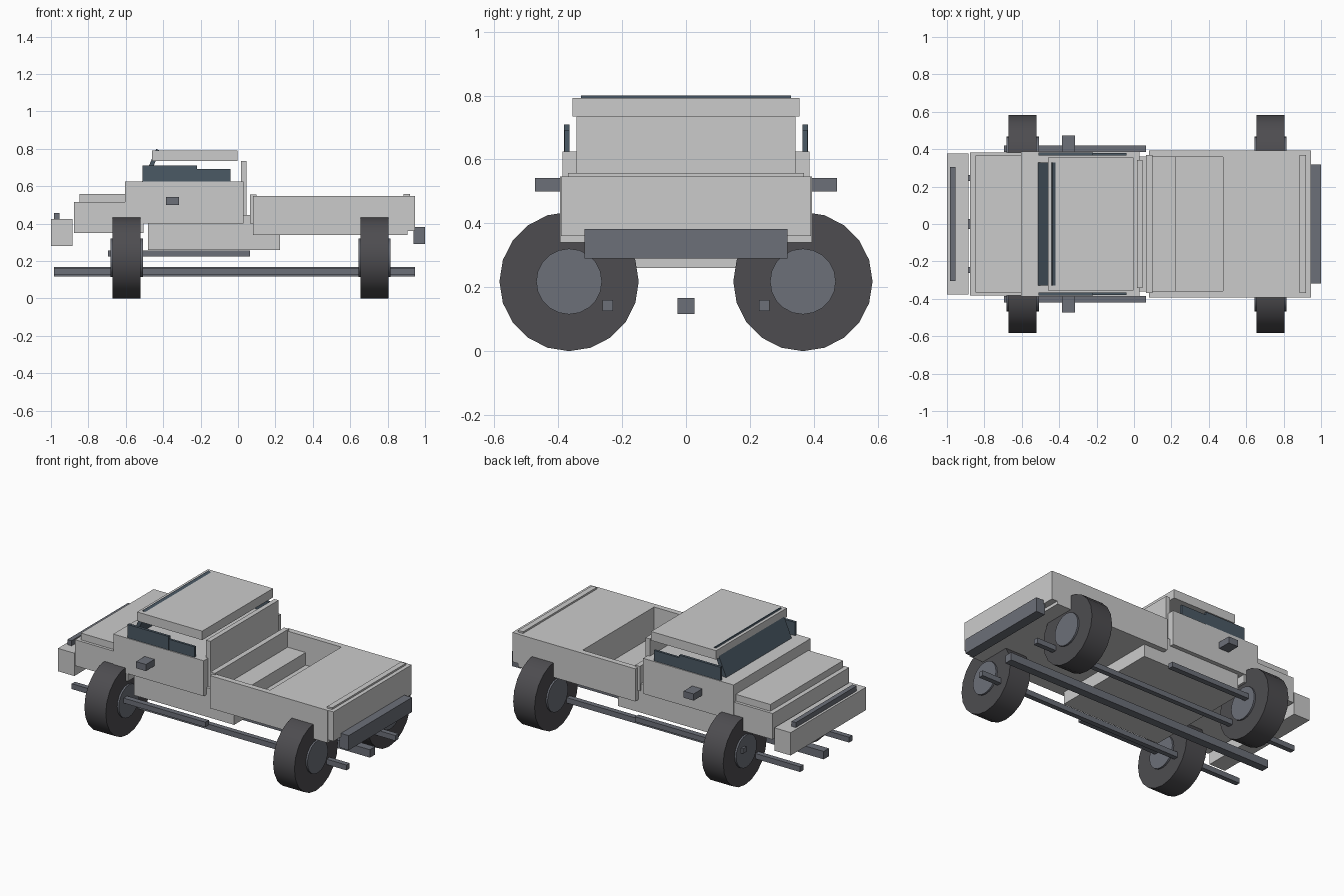
import bpy
import math

if "Cube" in bpy.data.objects:
    bpy.data.objects.remove(bpy.data.objects["Cube"])


def material(name, r, g, b):
    m = bpy.data.materials.new(name)
    m.diffuse_color = (r, g, b, 1)
    m.use_nodes = True
    m.node_tree.nodes["Principled BSDF"].inputs["Base Color"].default_value = m.diffuse_color
    return m


METAL = material("dark_metal", 0.15, 0.16, 0.19)
GLASS = material("dark_glass", 0.07, 0.10, 0.13)
RUBBER = material("rubber", 0.075, 0.073, 0.08)


def prism(name, profile, y0, y1, mat=None):
    """Extrude an x-z profile (listed clockwise seen from -y) along y."""
    n = len(profile)
    verts = [(x, y, z) for y in (y0, y1) for x, z in profile]
    faces = [tuple(range(n))[::-1], tuple(range(n, 2 * n))]
    faces += [(i, (i + 1) % n, (i + 1) % n + n, i + n) for i in range(n)]
    me = bpy.data.meshes.new(name)
    me.from_pydata(verts, [], faces)
    me.update()
    ob = bpy.data.objects.new(name, me)
    bpy.context.collection.objects.link(ob)
    if mat:
        me.materials.append(mat)
    return ob


def box(name, x0, x1, y0, y1, z0, z1, mat=None):
    return prism(name, [(x0, z0), (x0, z1), (x1, z1), (x1, z0)], y0, y1, mat)


def wide(name, x0, x1, hy, z0, z1, mat=None):
    return box(name, x0, x1, -hy, hy, z0, z1, mat)


def pair(name, x0, x1, y0, y1, z0, z1, mat=None):
    box(name + "_left", x0, x1, y0, y1, z0, z1, mat)
    box(name + "_right", x0, x1, -y1, -y0, z0, z1, mat)


def drum(name, x, y, z, r, depth, mat):
    bpy.ops.mesh.primitive_cylinder_add(vertices=20, radius=r, depth=depth,
                                        location=(x, y, z), rotation=(0, math.pi / 2, 0))
    ob = bpy.context.object
    ob.name = name
    ob.data.materials.append(mat)
    bpy.ops.object.shade_smooth_by_angle(angle=math.radians(30))


# Nose
wide("front_bumper", -1.0, -0.885, 0.378, 0.28, 0.425)
wide("bumper_bar", -0.985, -0.955, 0.305, 0.425, 0.457, METAL)
wide("nose_body", -0.877, -0.505, 0.383, 0.35, 0.515)
wide("hood", -0.848, -0.60, 0.365, 0.515, 0.558)

# Cab
wide("cab_body", -0.605, 0.03, 0.387, 0.40, 0.625)
wide("floor_pan", -0.48, 0.225, 0.36, 0.26, 0.445)
wide("cab_rear_wall", 0.015, 0.045, 0.342, 0.40, 0.735)
wide("roof", -0.46, -0.003, 0.355, 0.735, 0.792)
prism("windscreen", [(-0.515, 0.62), (-0.437, 0.80), (-0.417, 0.79), (-0.493, 0.61)],
      -0.328, 0.328, GLASS)
pair("front_window", -0.51, -0.22, 0.365, 0.382, 0.60, 0.71, GLASS)
pair("rear_window", -0.22, -0.04, 0.365, 0.380, 0.60, 0.692, GLASS)
pair("mirror", -0.385, -0.315, 0.38, 0.473, 0.50, 0.542, METAL)
pair("side_step", -0.695, 0.065, 0.385, 0.42, 0.225, 0.257, METAL)

# Cargo bed: floor, walls, raised rear deck
wide("bed_floor", 0.08, 0.905, 0.394, 0.34, 0.365)
pair("bed_side", 0.08, 0.905, 0.358, 0.394, 0.365, 0.547)
wide("bed_front_wall", 0.065, 0.098, 0.37, 0.40, 0.557)
wide("bed_deck", 0.475, 0.91, 0.358, 0.365, 0.547)
wide("tailgate", 0.905, 0.945, 0.392, 0.36, 0.547)
wide("deck_strip", 0.885, 0.92, 0.37, 0.545, 0.558)
wide("rear_bumper", 0.937, 1.0, 0.318, 0.29, 0.383, METAL)

# Chassis rails
wide("centre_rail", -0.985, 0.945, 0.026, 0.117, 0.167, METAL)
pair("chassis_rail", -0.985, 0.945, 0.229, 0.261, 0.126, 0.16, METAL)

# Wheels, with their axles running along x
for end, x in (("front", -0.595), ("rear", 0.73)):
    for side, s in (("left", 1), ("right", -1)):
        drum(f"{end}_{side}_tyre", x, s * 0.366, 0.218, 0.218, 0.15, RUBBER)
        drum(f"{end}_{side}_hub", x, s * 0.366, 0.218, 0.103, 0.172, METAL)
